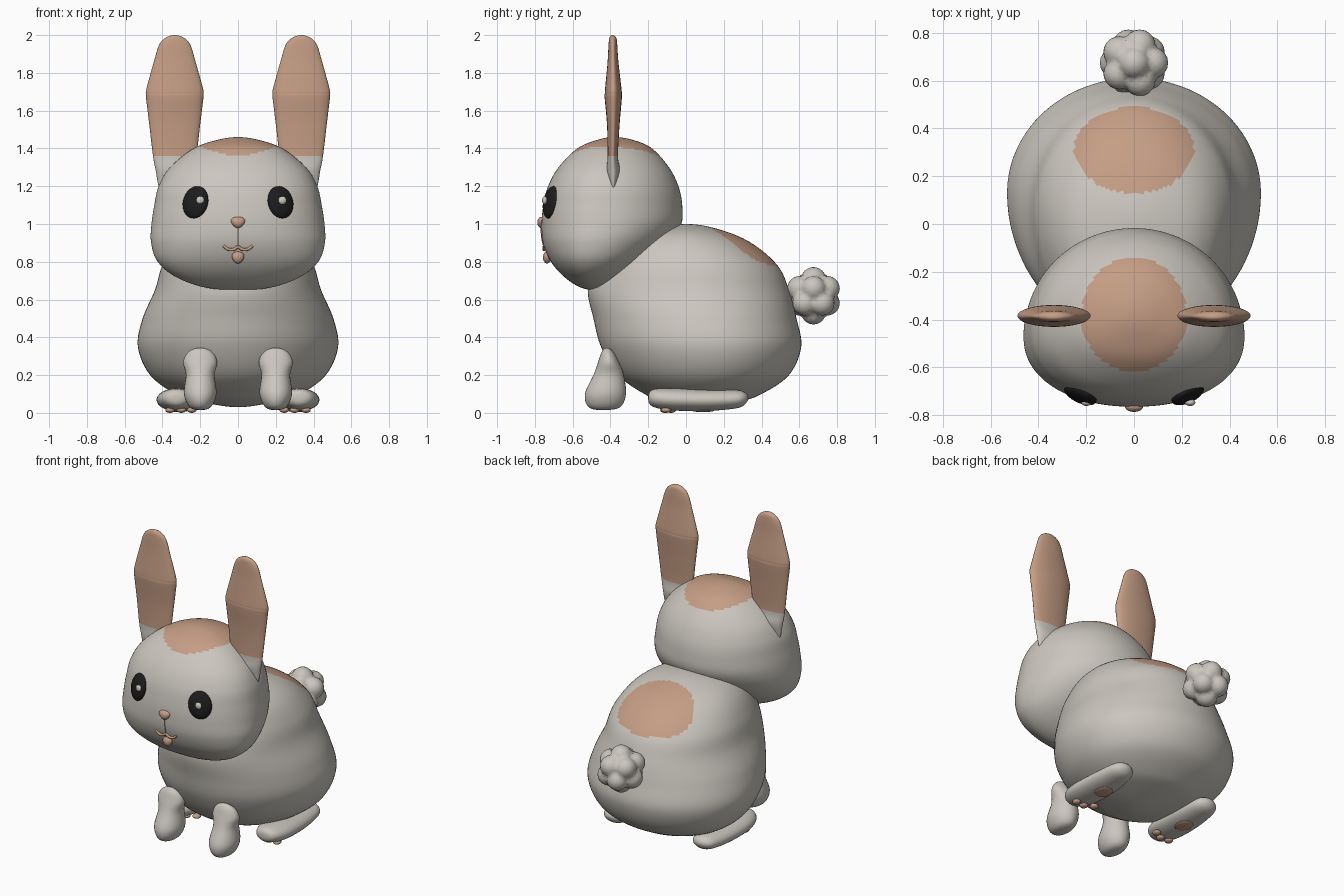
import bpy, bmesh, math
from math import sin, cos, pi, radians
from mathutils import Vector, Matrix

cube = bpy.data.objects.get("Cube")
if cube:
    bpy.data.objects.remove(cube, do_unlink=True)


def material(name, rgb):
    m = bpy.data.materials.new(name)
    m.use_nodes = True
    m.diffuse_color = (*rgb, 1)
    bsdf = next(n for n in m.node_tree.nodes if n.type == 'BSDF_PRINCIPLED')
    bsdf.inputs["Base Color"].default_value = (*rgb, 1)
    return m


FUR = material("warm grey fur", (0.60, 0.57, 0.52))
TAN = material("tan markings", (0.56, 0.34, 0.235))
BLACK = material("black eye", (0.012, 0.012, 0.013))


def finish(name, bm, mats, rule=None):
    """Turn a bmesh into a smooth object; faces passing the rule get the second colour."""
    bmesh.ops.remove_doubles(bm, verts=bm.verts, dist=1e-5)
    bmesh.ops.recalc_face_normals(bm, faces=bm.faces)
    for f in bm.faces:
        f.smooth = True
        if rule and rule(f.calc_center_median()):
            f.material_index = 1
    me = bpy.data.meshes.new(name)
    bm.to_mesh(me)
    bm.free()
    for m in mats:
        me.materials.append(m)
    ob = bpy.data.objects.new(name, me)
    bpy.context.collection.objects.link(ob)
    return ob


def spline(rows, steps):
    """Smooth curve through the rows, level at both poles."""
    flip = lambda r: (r[0], -r[1], r[3], r[2])
    pts = [flip(rows[1])] + list(rows) + [flip(rows[-2])]
    out = []
    for p in zip(pts, pts[1:], pts[2:], pts[3:]):
        for k in range(steps):
            t = k / steps
            out.append([b + 0.5 * t * (c - a + t * (2*a - 5*b + 4*c - d + t * (3*(b - c) + d - a)))
                        for a, b, c, d in zip(*p)])
    return out + [rows[-1]]


def loft(name, rows, mats, rule=None, cx=0, mid=0.5, power=2, segs=32, steps=5, along_y=False):
    """Skin rings given as (position, half width, low side, high side)."""
    bm = bmesh.new()
    rings = []
    for t, w, lo, hi in spline(rows, steps):
        c = lo + mid * (hi - lo)
        ring = []
        for i in range(segs):
            ca, sa = cos(2*pi*i / segs), sin(2*pi*i / segs)
            n = power if sa < 0 else 2
            r = (abs(ca)**n + abs(sa)**n) ** (-1 / n)
            depth = c + r * sa * ((hi - c) if sa > 0 else (c - lo))
            x = cx + r * ca * w
            ring.append(bm.verts.new((x, t, depth) if along_y else (x, depth, t)))
        rings.append(ring)
    for a, b in zip(rings, rings[1:]):
        for i in range(segs):
            j = (i + 1) % segs
            bm.faces.new((a[i], a[j], b[j], b[i]))
    return finish(name, bm, mats, rule)


def ball(name, loc, size, mat, rot=(0, 0, 0), taper=0):
    bm = bmesh.new()
    bmesh.ops.create_uvsphere(bm, u_segments=24, v_segments=16, radius=1)
    turn = Matrix.Rotation(rot[2], 3, 'Z') @ Matrix.Rotation(rot[0], 3, 'X') @ Matrix.Rotation(rot[1], 3, 'Y')
    for v in bm.verts:
        v.co.x *= 1 + taper * v.co.z
        v.co = turn @ (v.co * Vector(size)) + Vector(loc)
    return finish(name, bm, [mat])


def tube(name, points, radius, mat):
    cu = bpy.data.curves.new(name, 'CURVE')
    cu.dimensions = '3D'
    cu.bevel_depth = radius
    cu.bevel_resolution = 2
    cu.use_fill_caps = True
    sp = cu.splines.new('BEZIER')
    sp.bezier_points.add(len(points) - 1)
    for bp, p in zip(sp.bezier_points, points):
        bp.co = p
        bp.handle_left_type = bp.handle_right_type = 'AUTO'
    cu.materials.append(mat)
    ob = bpy.data.objects.new(name, cu)
    bpy.context.collection.objects.link(ob)


# Body with a round back marking
loft("body", [(.03, 0, .05, .05), (.06, .2, -.12, .28), (.1, .33, -.22, .4), (.2, .465, -.36, .545),
              (.35, .53, -.45, .61), (.5, .505, -.49, .585), (.65, .44, -.52, .545),
              (.78, .4, -.48, .485), (.9, .32, -.4, .345), (.97, .2, -.25, .18), (1, 0, 0, 0)],
     [FUR, TAN], lambda c: c.z > .6 and (c.x / .25)**2 + ((c.y - .31) / .18)**2 < 1,
     mid=.55, segs=112, steps=10)

# Head with a crown marking
loft("head", [(.65, 0, -.48, -.48), (.665, .18, -.56, -.4), (.72, .33, -.645, -.31), (.8, .425, -.715, -.2),
              (.9, .46, -.757, -.09), (1, .458, -.765, -.025), (1.1, .443, -.755, -.02),
              (1.2, .42, -.73, -.04), (1.3, .36, -.675, -.09), (1.4, .235, -.575, -.18),
              (1.445, .11, -.47, -.28), (1.46, 0, -.38, -.38)],
     [FUR, TAN], lambda c: c.z > 1.2 and (c.x / .22)**2 + ((c.y + .38) / .24)**2 < 1,
     mid=.42, power=2.2, segs=112, steps=10)

# Lumpy tail: bumps at the corners of an icosahedron
bm = bmesh.new()
bmesh.ops.create_icosphere(bm, subdivisions=1, radius=1)
corners = [v.co.normalized() for v in bm.verts]
bm.free()
bm = bmesh.new()
bmesh.ops.create_icosphere(bm, subdivisions=4, radius=1)
for v in bm.verts:
    near = max(v.co.normalized().dot(c) for c in corners)
    bump = .112 + .04 * max(0, (near - .8) / .2)
    v.co = Vector((0, .675, .62)) + v.co.normalized() * bump
finish("tail", bm, [FUR])

# Paired parts
for s, side in ((1, "left"), (-1, "right")):
    loft(side + "_ear", [(1.08, 0, -.385, -.385), (1.12, .05, -.4, -.37), (1.2, .085, -.405, -.365),
                         (1.28, .1, -.42, -.35), (1.36, .115, -.415, -.36), (1.52, .134, -.418, -.352),
                         (1.66, .151, -.43, -.34), (1.69, .153, -.43, -.34), (1.72, .149, -.428, -.342),
                         (1.86, .11, -.415, -.358), (1.95, .082, -.41, -.364),
                         (1.987, .046, -.405, -.37), (2, 0, -.39, -.39)],
         [FUR, TAN], lambda c: c.z > 1.36, cx=s * .335, steps=8)

    loft(side + "_front_leg", [(.015, 0, -.44, -.44), (.03, .055, -.515, -.35), (.1, .086, -.535, -.318),
                               (.2, .076, -.49, -.33), (.27, .09, -.465, -.355),
                               (.325, .06, -.445, -.385), (.345, 0, -.42, -.42)],
         [FUR], cx=s * .2)

    loft(side + "_hind_foot", [(-.2, 0, .08, .08), (-.18, .065, .035, .122), (-.08, .102, .014, .13),
                               (.08, .104, .01, .125), (.22, .09, .018, .122),
                               (.3, .065, .035, .115), (.33, 0, .08, .08)],
         [FUR], cx=s * .325, along_y=True)
    ball(side + "_sole_pad", (s * .315, .09, .014), (.052, .062, .01), TAN)
    for i, (x, y) in enumerate(((.245, -.08), (.3, -.11), (.36, -.105))):
        ball(f"{side}_toe_pad_{i + 1}", (s * x, y, .015), (.025, .027, .015), TAN)

    ball(side + "_eye", (s * .225, -.715, 1.115), (.073, .03, .087), BLACK,
         rot=(radians(-12), radians(-8 * s), radians(26 * s)))
    ball(side + "_eye_glint", (.018 + s * .217, -.748, 1.125), (.022, .014, .022), FUR)

# Nose, mouth and tongue
ball("nose", (0, -.765, 1.008), (.036, .022, .03), TAN, taper=.35)
tube("lip_line", [(0, -.767, .985), (0, -.764, .93), (0, -.753, .88)], .003, TAN)
tube("mouth", [(x, -.753 + .8 * x * x, z) for x, z in
               ((-.077, .885), (-.05, .866), (-.022, .866), (0, .878), (.022, .866), (.05, .866), (.077, .885))],
     .008, TAN)
ball("tongue", (0, -.735, .823), (.032, .022, .032), TAN, taper=.2)
